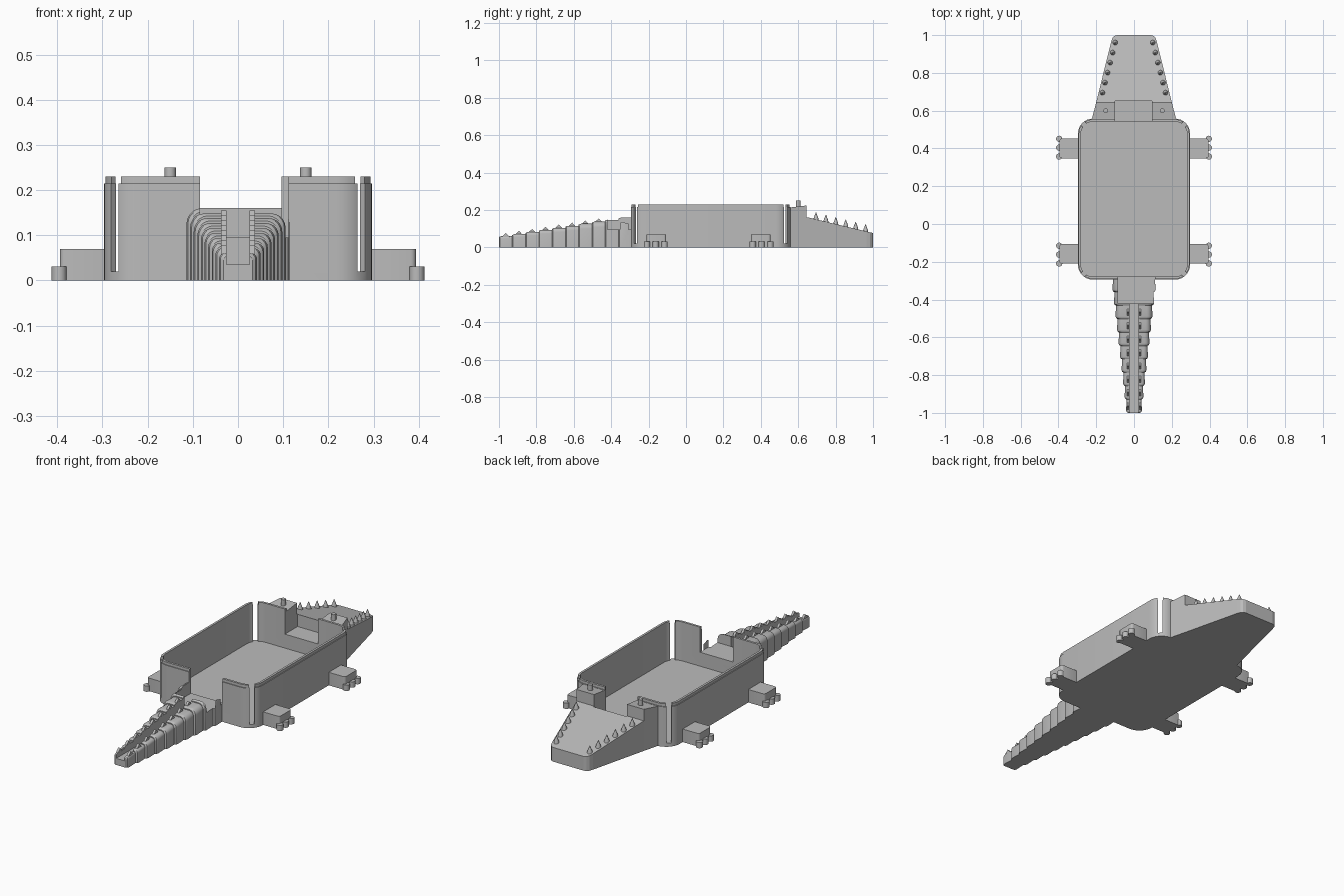
import bpy
import bmesh
from math import cos, sin, pi, radians

old = bpy.data.objects.get("Cube")
if old:
    bpy.data.objects.remove(old, do_unlink=True)

grey = bpy.data.materials.new("plain_grey")
grey.use_nodes = True
COLOUR = (0.5, 0.5, 0.5, 1)
grey.diffuse_color = COLOUR
grey.node_tree.nodes["Principled BSDF"].inputs["Base Color"].default_value = COLOUR


def loft(name, rings):
    """Solid skinned through rings of equal point count, capped at both ends."""
    bm = bmesh.new()
    loops = [[bm.verts.new(p) for p in ring] for ring in rings]
    n = len(loops[0])
    for a, b in zip(loops, loops[1:]):
        for i in range(n):
            j = (i + 1) % n
            bm.faces.new((a[i], a[j], b[j], b[i]))
    bm.faces.new(loops[0][::-1])
    bm.faces.new(loops[-1])
    bmesh.ops.recalc_face_normals(bm, faces=bm.faces)
    mesh = bpy.data.meshes.new(name)
    bm.to_mesh(mesh)
    bm.free()
    mesh.materials.append(grey)
    obj = bpy.data.objects.new(name, mesh)
    bpy.context.collection.objects.link(obj)
    return obj


def prism(name, outline, z0, z1):
    return loft(name, [[(x, y, z) for x, y in outline] for z in (z0, z1)])


def box(name, x0, x1, y0, y1, z0, z1):
    return prism(name, [(x0, y0), (x1, y0), (x1, y1), (x0, y1)], z0, z1)


def rounded(x0, x1, y0, y1, r, steps=8):
    """Rounded rectangle outline."""
    pts = []
    corners = [(x1 - r, y1 - r), (x0 + r, y1 - r), (x0 + r, y0 + r), (x1 - r, y0 + r)]
    for k, (cx, cy) in enumerate(corners):
        for i in range(steps + 1):
            a = pi / 2 * (k + i / steps)
            pts.append((cx + r * cos(a), cy + r * sin(a)))
    return pts


def disc(x, y, r, z, n=20):
    return [(x + r * cos(2 * pi * i / n), y + r * sin(2 * pi * i / n), z) for i in range(n)]


def cut(obj, cutter):
    """Subtract the cutter, then discard it."""
    mod = obj.modifiers.new("cut", "BOOLEAN")
    mod.operation = "DIFFERENCE"
    mod.solver = "EXACT"
    mod.object = cutter
    bpy.context.view_layer.update()
    graph = bpy.context.evaluated_depsgraph_get()
    mesh = bpy.data.meshes.new_from_object(obj.evaluated_get(graph))
    obj.modifiers.clear()
    obj.data = mesh
    bpy.data.objects.remove(cutter, do_unlink=True)


def smooth(obj):
    bpy.ops.object.select_all(action="DESELECT")
    obj.select_set(True)
    bpy.context.view_layer.objects.active = obj
    bpy.ops.object.shade_smooth_by_angle(angle=radians(30))


HX, Y0, Y1, R = 0.297, -0.295, 0.558, 0.08
NOTCH_Z = 0.095


def tray_outline(inset):
    return rounded(-HX + inset, HX - inset, Y0 + inset, Y1 - inset, R - inset)


def head_notch():
    return box("cutter", -0.1, 0.096, 0.5, 0.65, NOTCH_Z, 0.4)


def tail_notch():
    return box("cutter", -0.084, 0.112, -0.42, -0.25, NOTCH_Z, 0.4)


# Tray walls and the thinner lip along their top
tray = prism("tray", tray_outline(0), 0, 0.215)
cut(tray, prism("cutter", tray_outline(0.016), 0.02, 0.4))
lip = prism("tray_lip", tray_outline(0.004), 0.213, 0.23)
cut(lip, prism("cutter", tray_outline(0.016), 0.1, 0.4))

# Diagonal corner slits and the end notches
k = R * (1 - 0.7071)
for part, width in ((tray, 0.024), (lip, 0.03)):
    for sx in (-1, 1):
        for cy, sy in ((Y0 + k, -1), (Y1 - k, 1)):
            cx = sx * (HX - k)
            u, v = 0.03, width / 2 * 0.7071
            pts = [(cx + sx * (a * u + b * v), cy + sy * (a * u - b * v))
                   for a, b in ((-1, -1), (1, -1), (1, 1), (-1, 1))]
            cut(part, prism("cutter", pts, 0.02, 0.4))
    cut(part, head_notch())
    cut(part, tail_notch())
    smooth(part)


# Head: sloped snout with a rounded tip
def snout_z(y):
    return 0.163 - (y - 0.64) * 0.24


right = [(0.226, 0.545), (0.2, 0.645), (0.121, 0.965), (0.114, 0.985), (0.104, 0.996), (0.09, 1.0)]
outline = right + [(-x, y) for x, y in reversed(right)]
snout = loft("snout", [[(x, y, 0) for x, y in outline],
                       [(x, y, snout_z(y)) for x, y in outline]])
cut(snout, head_notch())

# Eye blocks, pegs and teeth
for side, s, inner in (("left", 1, 0.096), ("right", -1, 0.1)):
    base = [(s * inner, 0.545), (s * 0.226, 0.545), (s * 0.2, 0.645), (s * inner, 0.645)]
    loft(side + "_eye_block", [[(x, y, 0.09) for x, y in base],
                               [(x, y, 0.212 + (y - 0.545) * 0.12) for x, y in base]])
    smooth(loft(side + "_eye_peg", [disc(s * 0.15, 0.6, 0.0125, z) for z in (0.2, 0.25)]))
    for i in range(6):
        x, y = s * (0.167 - i * 0.0135), 0.695 + i * 0.053
        z = snout_z(y)
        smooth(loft(f"{side}_tooth_{i + 1}", [disc(x, y, 0.014, z - 0.005, 12),
                                              disc(x, y, 0.012, z + 0.008, 12),
                                              disc(x, y, 0.001, z + 0.037, 12)]))


# Tail: ten stepped segments with rounded shoulders
def section(y, w, h):
    r = w * 0.3
    arc = [(w - r + r * cos(i * pi / 10), h - r + r * sin(i * pi / 10)) for i in range(6)]
    half = [(w, 0)] + arc
    return [(x, y, z) for x, z in half + [(-x, z) for x, z in reversed(half)]]


PITCH = 0.071
for i in range(10):
    t = i / 9
    y = -1 + i * PITCH
    w, h = 0.042 + 0.072 * t, 0.06 + 0.1 * t
    seg = loft(f"tail_segment_{i + 1}", [section(y, w - 0.01, h - 0.006),
                                         section(y + 0.005, w - 0.003, h - 0.002),
                                         section(y + 0.014, w, h),
                                         section(y + PITCH + 0.002, w - 0.003, h)])
    if i < 9:
        cut(seg, box("cutter", -0.025, 0.025, -1.1, -0.42, 0.035, 0.4))
    if i > 7:
        cut(seg, tail_notch())
    smooth(seg)
    if i < 8:
        # Paired fins beside the groove
        for side, s in (("left", 1), ("right", -1)):
            tri = [(y + 0.01, h - 0.008), (y + 0.06, h - 0.008), (y + 0.036, h + 0.017)]
            loft(f"{side}_tail_fin_{i + 1}", [[(s * x, a, b) for a, b in tri]
                                              for x in (0.0255, 0.038)])

# Legs and toes
for side, s in (("left", 1), ("right", -1)):
    for end, cy, d in (("front", 0.4, 1), ("back", -0.158, -1)):
        xs = sorted((s * 0.285, s * 0.394))
        smooth(prism(f"{end}_{side}_leg", rounded(*xs, cy - 0.052, cy + 0.052, 0.012, 4), 0, 0.07))
        for i in (-1, 0, 1):
            ty = cy + i * 0.047 + d * 0.004
            smooth(loft(f"{end}_{side}_toe_{i + 2}",
                        [disc(s * 0.396, ty, 0.0165, z) for z in (0, 0.031)]))
